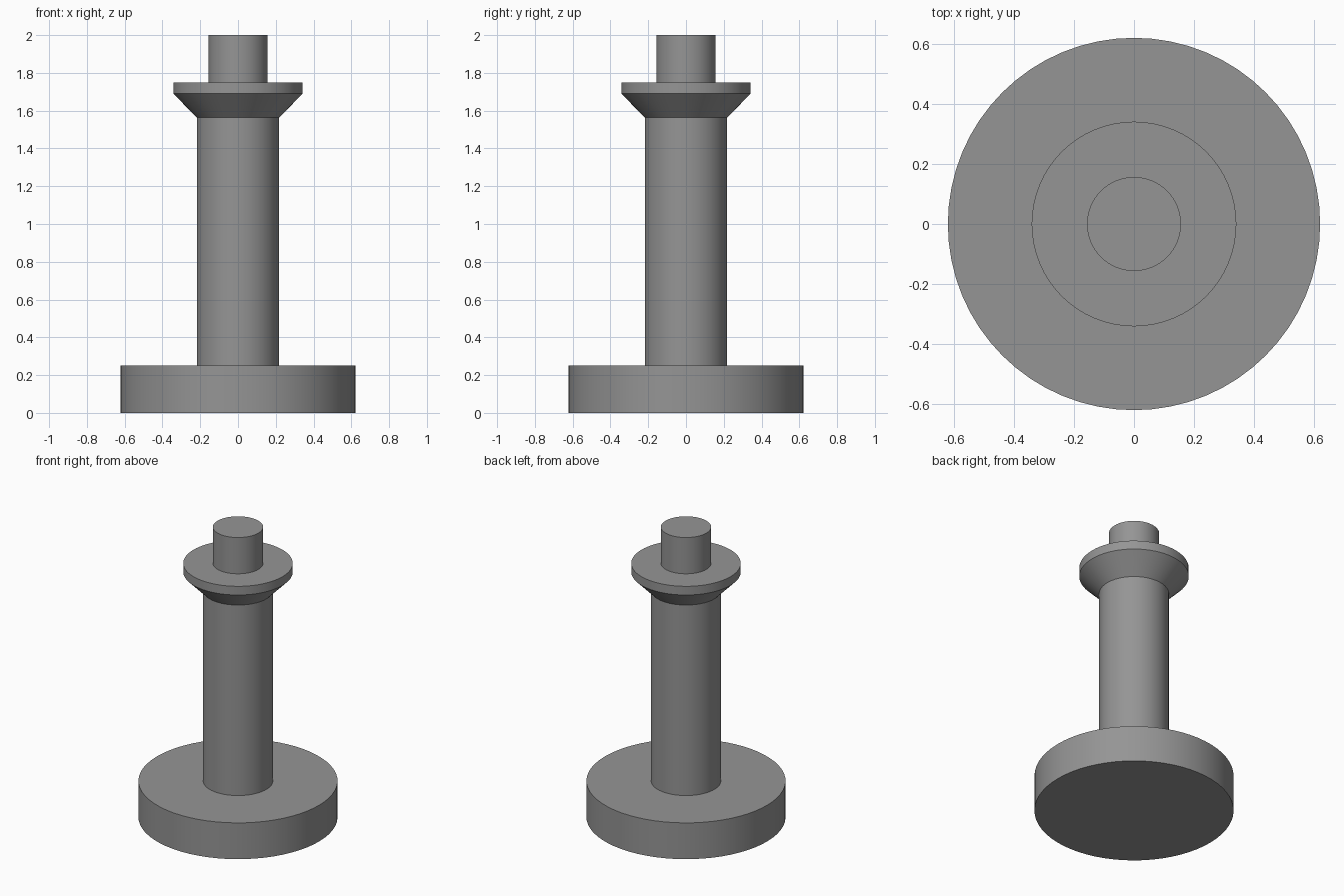
import bpy, bmesh, math

if "Cube" in bpy.data.objects:
    bpy.data.objects.remove(bpy.data.objects["Cube"])

SEGMENTS = 64

grey = bpy.data.materials.new("mid_grey")
grey.diffuse_color = (0.3, 0.3, 0.3, 1.0)
grey.use_nodes = True
grey.node_tree.nodes["Principled BSDF"].inputs["Base Color"].default_value = grey.diffuse_color


def turned_part(name, profile):
    """Lathe a (radius, height) profile around z, capped at both ends."""
    bm = bmesh.new()
    rings = []
    for r, z in profile:
        rings.append([bm.verts.new((r * math.cos(2 * math.pi * i / SEGMENTS),
                                    r * math.sin(2 * math.pi * i / SEGMENTS), z))
                      for i in range(SEGMENTS)])
    for low, high in zip(rings, rings[1:]):
        for i in range(SEGMENTS):
            j = (i + 1) % SEGMENTS
            bm.faces.new((low[i], low[j], high[j], high[i]))
    bm.faces.new(rings[0][::-1])
    bm.faces.new(rings[-1])
    mesh = bpy.data.meshes.new(name)
    bm.to_mesh(mesh)
    bm.free()
    mesh.materials.append(grey)
    obj = bpy.data.objects.new(name, mesh)
    bpy.context.collection.objects.link(obj)
    bpy.ops.object.select_all(action='DESELECT')
    obj.select_set(True)
    bpy.context.view_layer.objects.active = obj
    bpy.ops.object.shade_smooth_by_angle(angle=math.radians(30))
    return obj


# Wide round foot
turned_part("base", [(0.622, 0), (0.622, 0.25)])
# Tall shaft
turned_part("column", [(0.218, 0.25), (0.218, 1.563)])
# Flared collar with a thin upright rim
turned_part("collar", [(0.218, 1.563), (0.342, 1.69), (0.342, 1.75)])
# Narrow pin on top
turned_part("top_pin", [(0.157, 1.75), (0.157, 2.0)])
